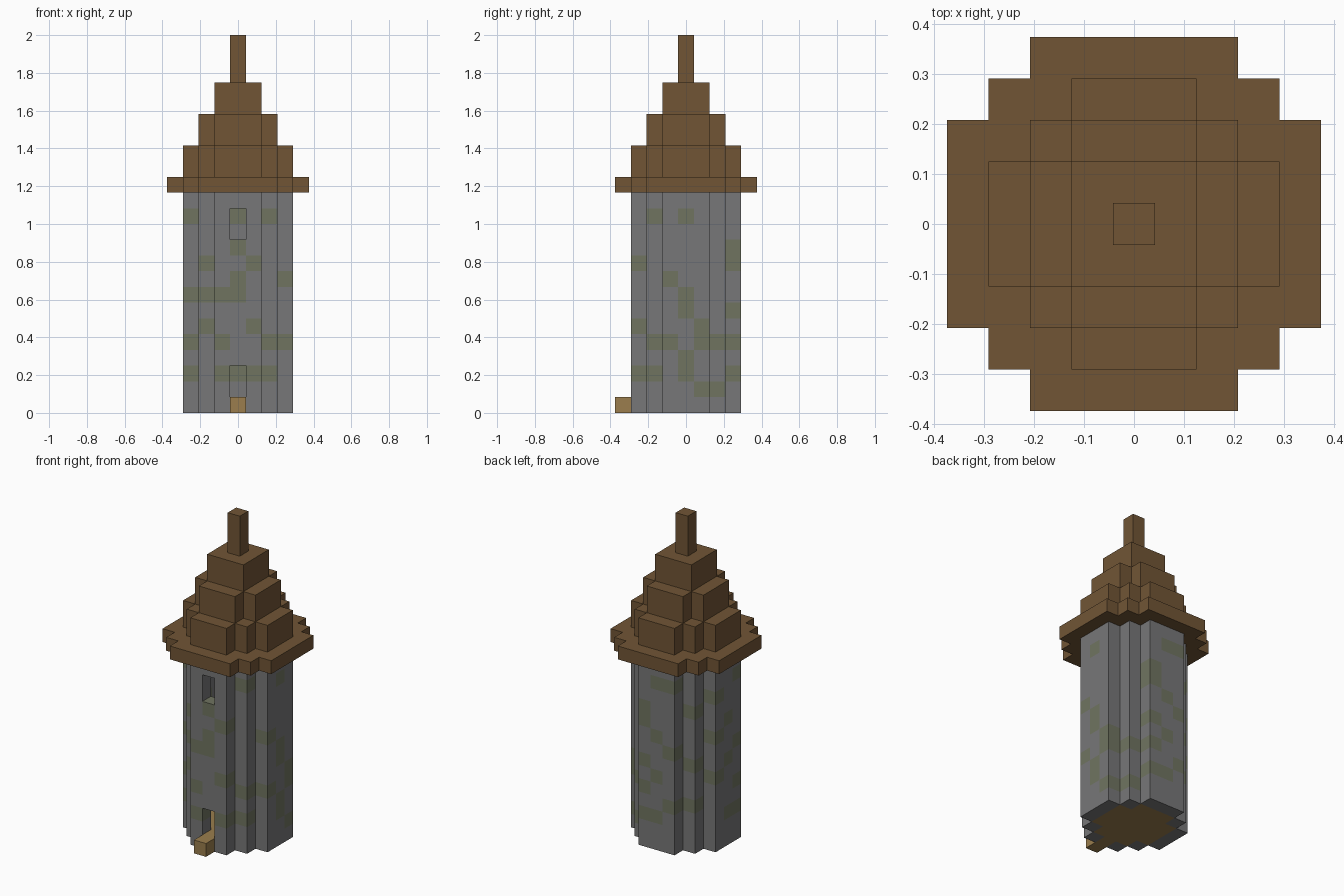
import bpy
import bmesh
from mathutils import Vector

if "Cube" in bpy.data.objects:
    bpy.data.objects.remove(bpy.data.objects["Cube"])

U = 1 / 12  # edge of one building block


def material(name, color):
    m = bpy.data.materials.new(name)
    m.use_nodes = True
    m.diffuse_color = (*color, 1)
    bsdf = m.node_tree.nodes["Principled BSDF"]
    bsdf.inputs["Base Color"].default_value = (*color, 1)
    bsdf.inputs["Roughness"].default_value = 0.9
    return m


STONE = material("grey stone", (0.185, 0.185, 0.188))
MOSS = material("mossy stone", (0.162, 0.175, 0.118))
ROOF = material("dark brown wood", (0.165, 0.091, 0.036))
PLANK = material("tan planks", (0.325, 0.208, 0.075))

AXES = [Vector(a) * s for a in ((1, 0, 0), (0, 1, 0), (0, 0, 1)) for s in (1, -1)]


def build_blocks(name, cells, materials, mossy=()):
    """Make a mesh from the outer faces of a set of grid blocks."""
    bm = bmesh.new()
    for cell in cells:
        centre = Vector(cell) + Vector((0, 0, 0.5))
        for n in AXES:
            if tuple(int(c + d) for c, d in zip(cell, n)) in cells:
                continue
            t = Vector((n.y, n.z, n.x))
            b = n.cross(t)
            corners = [(1, 1), (-1, 1), (-1, -1), (1, -1)]
            verts = [bm.verts.new((centre + (n + t * i + b * j) / 2) * U) for i, j in corners]
            face = bm.faces.new(verts)
            face.material_index = int(cell in mossy)
    bmesh.ops.remove_doubles(bm, verts=bm.verts, dist=0.001)
    mesh = bpy.data.meshes.new(name)
    bm.to_mesh(mesh)
    bm.free()
    for m in materials:
        mesh.materials.append(m)
    obj = bpy.data.objects.new(name, mesh)
    bpy.context.collection.objects.link(obj)
    return obj


def plan(widths):
    """Symmetric footprint: widths[d] is the half width of the rows d from the middle."""
    r = len(widths)
    return {(x, y) for y in range(1 - r, r)
            for x in range(-widths[abs(y)], widths[abs(y)] + 1)}


def stack(footprint, low, high):
    return {(x, y, z) for x, y in footprint for z in range(low, high)}


# Stone shaft: hollow ring with a doorway and a window in front
shaft = plan([3, 3, 2, 1])
inside = plan([2, 2, 1])
threshold = {(0, -3, 0)}
doorway = stack({(0, -3)}, 1, 3)
window = stack({(0, -3)}, 11, 13)
walls = stack(shaft - inside, 0, 14) - threshold - doorway - window

# Mossy blocks: heights for each column of the ring
moss = {
    (-3, -1): (12, 7, 4, 2), (-2, -2): (9, 7, 5), (-1, -3): (7, 4, 2),
    (0, -3): (10, 8, 7), (1, -3): (9, 5, 2), (2, -2): (12, 4, 2),
    (3, -1): (8, 4), (3, 0): (12, 7, 6, 3, 2), (3, 1): (5, 4, 1),
    (2, 2): (4, 1), (1, 3): (10, 9, 6, 4, 2), (0, 3): (12, 8, 5, 2),
    (-1, 3): (12, 7, 3), (-2, 2): (10, 6, 3), (-3, 1): (11, 8, 5),
    (-3, 0): (9, 6, 2),
}
mossy = {(x, y, z) for (x, y), heights in moss.items() for z in heights}
build_blocks("tower_walls", walls, [STONE, MOSS], mossy)

# Plank floor, with threshold and doorstep
build_blocks("floor_and_doorstep", stack(inside, 0, 1) | threshold | {(0, -4, 0)}, [PLANK])

# Stepped roof: eave, three shrinking tiers and a spire
roof = (stack(plan([4, 4, 4, 3, 2]), 14, 15) | stack(shaft, 15, 17)
        | stack(inside, 17, 19) | stack(plan([1, 1]), 19, 21)
        | stack(plan([0]), 21, 24))
build_blocks("stepped_roof", roof, [ROOF])
